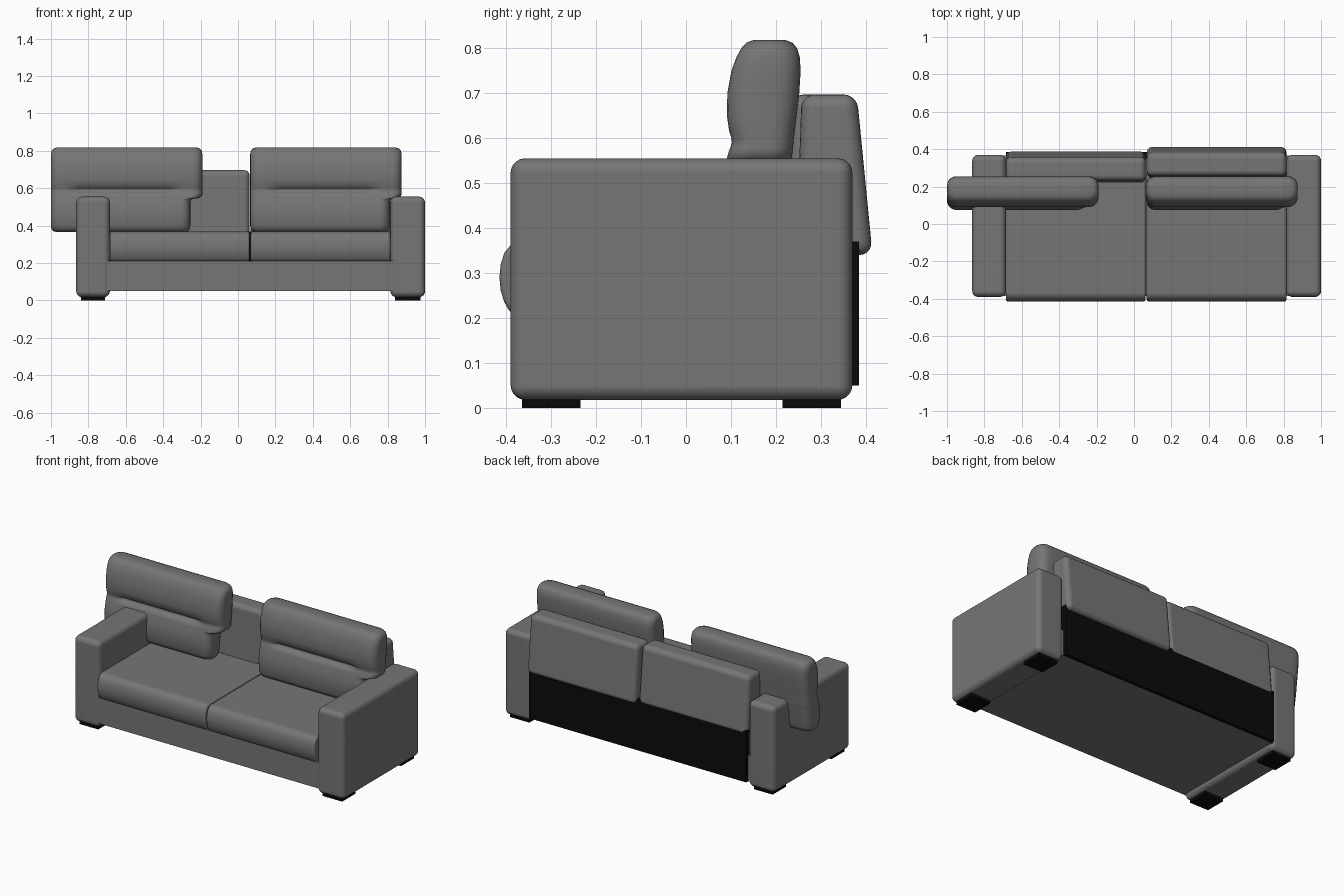
import bpy, bmesh, math
from mathutils import Vector

if "Cube" in bpy.data.objects:
    bpy.data.objects.remove(bpy.data.objects["Cube"], do_unlink=True)


def material(name, level):
    m = bpy.data.materials.new(name)
    m.use_nodes = True
    m.diffuse_color = (level, level, level, 1)
    m.node_tree.nodes["Principled BSDF"].inputs["Base Color"].default_value = m.diffuse_color
    return m


GREY = material("grey upholstery", 0.18)
BLACK = material("black backing", 0.003)


def finish(name, bm, mat, bevel=0.0, smooth=True):
    bmesh.ops.recalc_face_normals(bm, faces=bm.faces)
    mesh = bpy.data.meshes.new(name)
    bm.to_mesh(mesh)
    bm.free()
    mesh.materials.append(mat)
    obj = bpy.data.objects.new(name, mesh)
    bpy.context.collection.objects.link(obj)
    for p in mesh.polygons:
        p.use_smooth = smooth
    if bevel:
        mod = obj.modifiers.new("soft edges", 'BEVEL')
        mod.width, mod.segments = bevel, 5
        mod.limit_method, mod.angle_limit = 'ANGLE', math.radians(40)
        obj.modifiers.new("even shading", 'WEIGHTED_NORMAL')
    return obj


def extrude_x(name, profile, x0, x1, mat, bevel=0.0):
    """Solid with a (y, z) side profile, running from x0 to x1."""
    bm = bmesh.new()
    face = bm.faces.new([bm.verts.new((x0, y, z)) for y, z in profile])
    out = bmesh.ops.extrude_face_region(bm, geom=[face])
    moved = [v for v in out["geom"] if isinstance(v, bmesh.types.BMVert)]
    bmesh.ops.translate(bm, verts=moved, vec=(x1 - x0, 0, 0))
    return finish(name, bm, mat, bevel, bevel > 0)


def box(name, x0, x1, y0, y1, z0, z1, mat, bevel=0.0):
    return extrude_x(name, [(y0, z0), (y1, z0), (y1, z1), (y0, z1)], x0, x1, mat, bevel)


def ring(x0, x1, y0, y1, r, n=24, arc=5):
    """Rounded rectangle seen from above, with a finely divided front and back."""
    r = min(r, (y1 - y0) * 0.45)
    pts = []
    corners = [(x0 + r, y0 + r, 180), (x1 - r, y0 + r, 270),
               (x1 - r, y1 - r, 0), (x0 + r, y1 - r, 90)]
    for i, (cx, cy, start) in enumerate(corners):
        for k in range(arc + 1):
            a = math.radians(start + 90 * k / arc)
            pts.append(Vector((cx + r * math.cos(a), cy + r * math.sin(a), 0)))
        if i % 2 == 0:
            continue_from = pts.pop()
            nx = corners[i + 1][0]
            for k in range(n):
                pts.append(continue_from.lerp(Vector((nx, continue_from.y, 0)), k / n))
    return pts


# Cushion levels: height, left inset, right end, front, back
LEVELS = [
    (.366, .03, .715, .12, .18), (.371, .012, .733, .10, .198), (.382, .003, .742, .088, .208),
    (.40, 0, .745, .081, .213), (.47, 0, .745, .075, .222), (.52, 0, .745, .082, .23),
    (.535, 0, .748, .086, .232), (.543, 0, .757, .088, .234), (.547, 0, .79, .089, .234),
    (.555, 0, .803, .091, .235), (.57, 0, .81, .095, .237), (.58, 0, .81, .099, .238),
    (.59, 0, .81, .102, .239), (.60, 0, .81, .101, .24), (.615, 0, .81, .096, .242),
    (.65, 0, .81, .091, .246), (.70, 0, .81, .092, .252), (.75, 0, .81, .101, .255),
    (.78, 0, .81, .112, .253), (.80, .004, .806, .123, .247), (.812, .013, .797, .134, .237),
    (.818, .03, .78, .15, .222),
]


def cushion(name, x):
    bm = bmesh.new()
    rings = []
    for z, left, right, front, back in LEVELS:
        row = []
        for p in ring(x + left, x + right, front, back, 0.05):
            u = p.x - x
            # Stitched seam pressed into the front
            if p.y < (front + back) / 2 and 0.1 < u < 0.68:
                fade = min(1, (u - 0.1) / 0.04, (0.68 - u) / 0.04)
                p.y += 0.022 * fade * math.exp(-((z - 0.59) / 0.011) ** 2)
            row.append(bm.verts.new((p.x, p.y, z)))
        rings.append(row)
    for a, b in zip(rings, rings[1:]):
        for i in range(len(a)):
            j = (i + 1) % len(a)
            bm.faces.new((a[i], a[j], b[j], b[i]))
    bm.faces.new(rings[0])
    bm.faces.new(rings[-1])
    return finish(name, bm, GREY)


# Arms with two feet each
for side, x0, x1 in (("right", -.865, -.685), ("left", .815, 1.0)):
    box(side + "_arm", x0, x1, -.39, .37, .018, .555, GREY, .032)
    for end, y in (("front", -.365), ("back", .215)):
        box(f"{side}_{end}_foot", x0 + .025, x1 - .025, y, y + .13, 0, .022, BLACK)

# Base and rear panel
box("base", -.70, .83, -.385, .365, .05, .212, GREY)
box("rear_panel", -.685, .815, .35, .385, .05, .37, BLACK)

# Seats with a rounded front, and backrests sloping out towards the bottom
seat_profile = [(.28, .21), (.28, .37), (-.365, .37), (-.39, .362), (-.404, .345),
                (-.412, .32), (-.415, .29), (-.412, .26), (-.404, .235), (-.39, .21)]
back_profile = [(.245, .34), (.415, .34), (.38, .697), (.257, .697)]
for side, x0, x1, shift in (("right", -.685, .062, -.025), ("left", .068, .815, 0)):
    box_profile = [(y + shift, z) for y, z in back_profile]
    extrude_x(side + "_seat", seat_profile, x0, x1, GREY, .012)
    extrude_x(side + "_backrest", box_profile, x0, x1, GREY, .03)

# Loose back cushions
cushion("right_cushion", -1.0)
cushion("left_cushion", .065)
